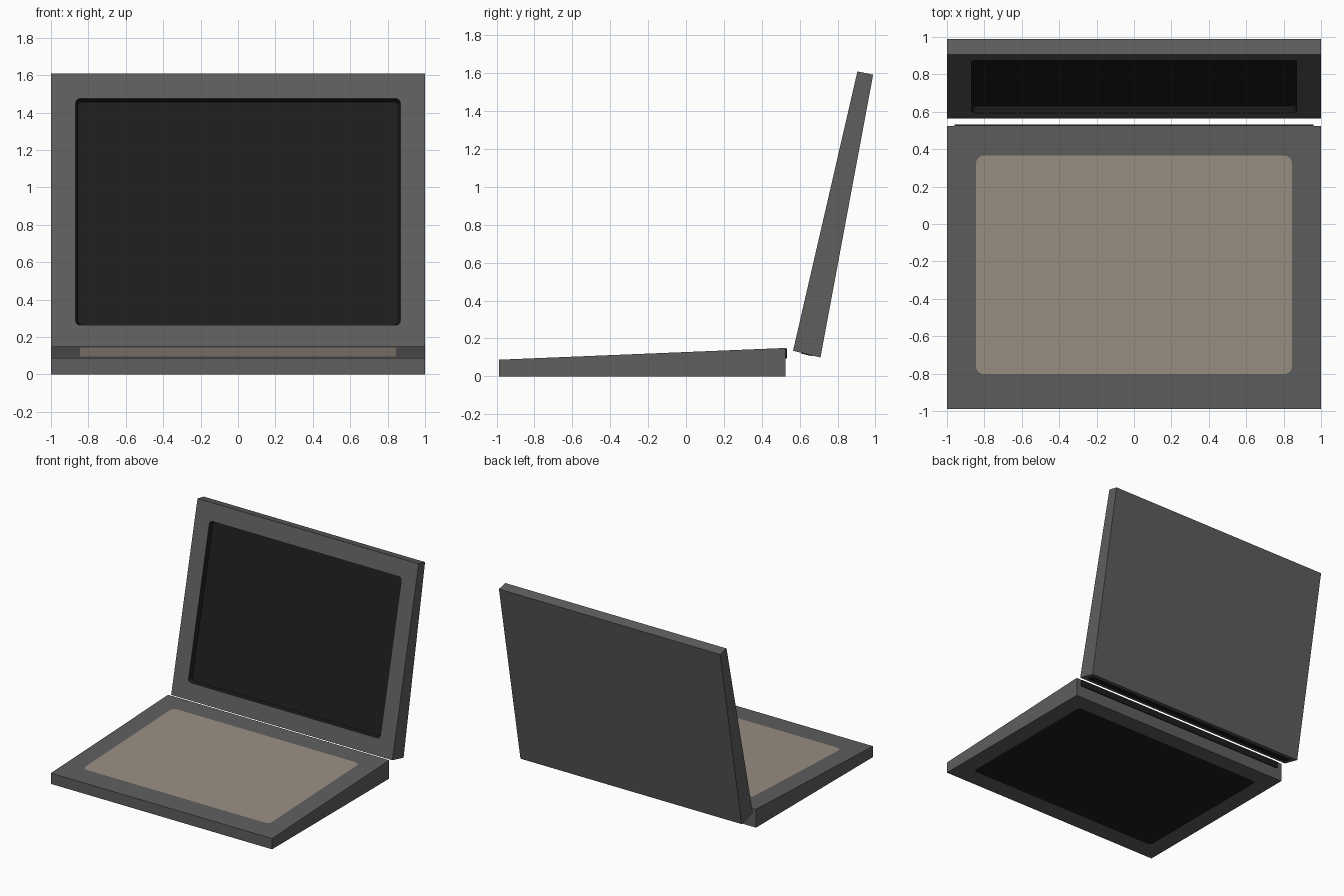
import bpy, bmesh, math
from mathutils import Vector

if "Cube" in bpy.data.objects:
    bpy.data.objects.remove(bpy.data.objects["Cube"])


def material(name, rgb):
    m = bpy.data.materials.new(name)
    m.diffuse_color = (*rgb, 1)
    m.use_nodes = True
    m.node_tree.nodes["Principled BSDF"].inputs["Base Color"].default_value = m.diffuse_color
    return m


MATS = [material("case grey", (0.112, 0.112, 0.112)),
        material("screen black", (0.0125, 0.0125, 0.0125)),
        material("keyboard taupe", (0.32, 0.275, 0.225))]
GREY, BLACK, TAUPE = range(3)


def rounded(x, v0, v1, r, n=4):
    """Rounded rectangle from -x..x and v0..v1, starting at its +x, v1 corner."""
    pts = []
    for k, (cx, cv) in enumerate([(x - r, v1 - r), (-x + r, v1 - r),
                                  (-x + r, v0 + r), (x - r, v0 + r)]):
        for i in range(n + 1):
            a = math.pi / 2 * (k + i / n)
            pts.append((cx + r * math.cos(a), cv + r * math.sin(a)))
    return pts


def slab(name, profile, panels):
    """Extrude a y,z outline across x. Panels are cut into its sides:
    side -> (half width, v0, v1, radius, taper, outward offset, colour)."""
    bm = bmesh.new()
    left, right = [[bm.verts.new((x, y, z)) for y, z in profile] for x in (-1, 1)]
    bm.faces.new(left)
    bm.faces.new(right)
    n = len(profile)
    for i in range(n):
        j = (i + 1) % n
        if i not in panels:
            bm.faces.new((left[i], left[j], right[j], right[i]))
            continue
        x, v0, v1, r, taper, offset, colour = panels[i]
        start = Vector((0, *profile[i]))
        along = (Vector((0, *profile[j])) - start).normalized()
        outward = Vector((0, along.z, -along.y))

        def ring(t, h):
            return [bm.verts.new(start + Vector((u, 0, 0)) + along * v + outward * h)
                    for u, v in rounded(x - t, v0 + t, v1 - t, r)]

        # Surround: each corner fans to its arc, each side joins two arcs
        rim = ring(0, 0)
        corners = [right[j], left[j], left[i], right[i]]
        for k in range(4):
            for s in range(4):
                bm.faces.new((corners[k], rim[k * 5 + s], rim[k * 5 + s + 1]))
            m = (k + 1) % 4
            bm.faces.new((corners[k], rim[k * 5 + 4], rim[m * 5], corners[m]))
        # Walls of a sunken or raised panel, then the panel itself
        inner = rim
        if offset:
            inner = ring(taper, offset)
            for s in range(len(rim)):
                t = (s + 1) % len(rim)
                bm.faces.new((rim[s], rim[t], inner[t], inner[s])).material_index = colour
        bm.faces.new(inner).material_index = colour
    bmesh.ops.recalc_face_normals(bm, faces=bm.faces)
    me = bpy.data.meshes.new(name)
    bm.to_mesh(me)
    bm.free()
    for m in MATS:
        me.materials.append(m)
    ob = bpy.data.objects.new(name, me)
    bpy.context.collection.objects.link(ob)


# Wedge base: dark underside panel, hinge strip at the back, keyboard on top
slab("base", [(-0.988, 0), (0.525, 0), (0.525, 0.15), (-0.988, 0.088)], {
    0: (0.865, 0.148, 1.382, 0.03, 0, 0, BLACK),
    1: (0.96, 0.095, 0.147, 0.004, 0, 0.007, BLACK),
    2: (0.845, 0.159, 1.329, 0.042, 0, 0, TAUPE)})

# Tilted lid: hinge strip underneath, sunken screen in front
slab("lid", [(0.565, 0.135), (0.71, 0.10), (0.988, 1.593), (0.905, 1.61)], {
    0: (0.96, 0.045, 0.105, 0.004, 0, 0.004, BLACK),
    3: (0.868, 0.138, 1.382, 0.025, 0.01, -0.036, BLACK)})
